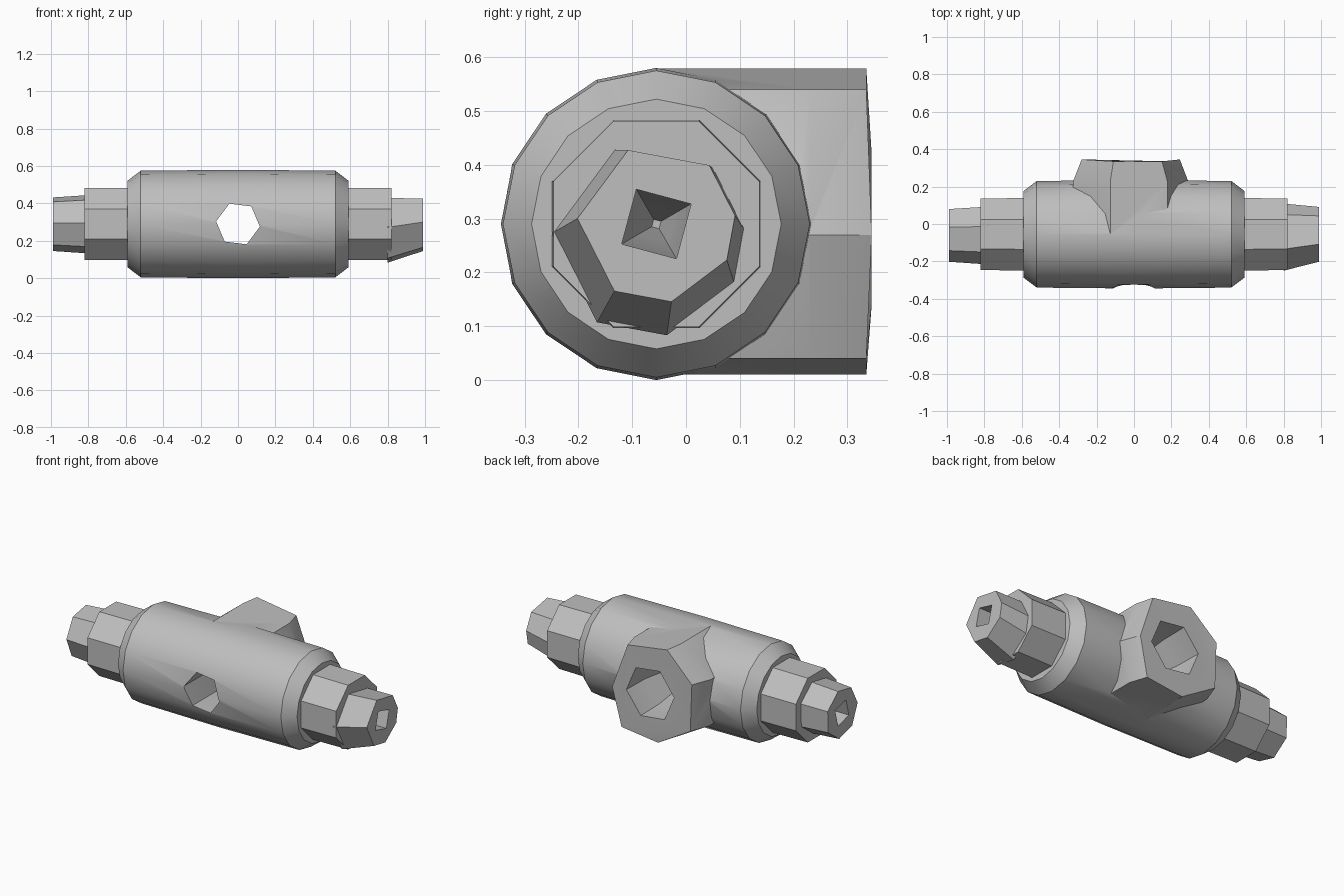
import bpy, bmesh, math
from mathutils import Vector

cube = bpy.data.objects.get("Cube")
if cube:
    bpy.data.objects.remove(cube, do_unlink=True)

mat = bpy.data.materials.new("grey_metal")
mat.use_nodes = True
grey = (0.52, 0.52, 0.52, 1)
mat.diffuse_color = grey
mat.node_tree.nodes["Principled BSDF"].inputs["Base Color"].default_value = grey

CY, CZ = -0.055, 0.29  # axis of the run


def loft(name, rings):
    """Closed solid through rings that share a point count."""
    bm = bmesh.new()
    loops = [[bm.verts.new(p) for p in ring] for ring in rings]
    n = len(loops[0])
    for a, b in zip(loops, loops[1:]):
        for i in range(n):
            j = (i + 1) % n
            bm.faces.new((a[i], a[j], b[j], b[i]))
    bm.faces.new(loops[0])
    bm.faces.new(loops[-1])
    bmesh.ops.recalc_face_normals(bm, faces=bm.faces)
    mesh = bpy.data.meshes.new(name)
    bm.to_mesh(mesh)
    bm.free()
    mesh.materials.append(mat)
    obj = bpy.data.objects.new(name, mesh)
    bpy.context.collection.objects.link(obj)
    return obj


def even(n, start):
    return [start + 360 * i / n for i in range(n)]


def ring_x(x, r, angles, dy=0, dz=0):
    return [Vector((x, CY + dy + r * math.cos(math.radians(a)),
                    CZ + dz + r * math.sin(math.radians(a)))) for a in angles]


def ring_y(y, r, angles, cx=0):
    return [Vector((cx + r * math.cos(math.radians(a)), y,
                    CZ + r * math.sin(math.radians(a)))) for a in angles]


def boolean(obj, other, operation):
    mod = obj.modifiers.new(operation.lower(), 'BOOLEAN')
    mod.operation = operation
    mod.solver = 'EXACT'
    mod.object = other
    bpy.context.view_layer.objects.active = obj
    bpy.ops.object.modifier_apply(modifier=mod.name)


# Main barrel with chamfered ends
round_angles = even(16, 0)
barrel = loft("barrel", [ring_x(x, r, round_angles) for x, r in
                         ((-0.59, 0.232), (-0.52, 0.285), (0, 0.29),
                          (0.52, 0.285), (0.59, 0.232))])

# Seven-sided rear branch, flaring towards the barrel
outline = [(0.15, 0.54), (-0.11, 0.579), (-0.28, 0.42), (-0.27, 0.14),
           (-0.05, 0.01), (0.19, 0.04), (0.245, 0.27)]


def branch_ring(y, sx):
    return [Vector((-0.015 + (x + 0.015) * sx, y + (0.01 if 0.1 < z < 0.5 and y > 0.3 else 0), z))
            for x, z in outline]


branch = loft("branch", [branch_ring(-0.05, 1.17), branch_ring(0.23, 1.17),
                         branch_ring(0.335, 1)])
boolean(barrel, branch, 'UNION')

# Octagonal collars at both ends
parts = [barrel]
for side, name in ((1, "right"), (-1, "left")):
    parts.append(loft(name + "_collar", [ring_x(side * x, r, even(8, 22.5)) for x, r in
                                         ((0.55, 0.21), (0.82, 0.207))]))

# Seven-sided tips, one tapered and one straight
tip_angles = (111, 176, 238, 281, 333, 366, 408)
parts.append(loft("right_tip", [ring_x(0.8, 0.18, tip_angles, -0.015, -0.03),
                                ring_x(0.99, 0.147, tip_angles)]))
parts.append(loft("left_tip", [ring_x(-0.8, 0.16, even(7, 75)),
                               ring_x(-0.99, 0.147, even(7, 75))]))

# Cross bore, widening at the rear, and square sockets in the tips
hexagon = even(6, 53)
cutters = [loft("cross_bore", [ring_y(y, r, hexagon) for y, r in
                               ((-0.5, 0.118), (0.02, 0.118), (0.16, 0.155), (0.5, 0.165))])]
square = even(4, 30)
for side in (1, -1):
    cutters.append(loft("socket", [ring_x(side * 1.1, 0.075, square),
                                   ring_x(side * 0.7, 0.073, square),
                                   ring_x(side * 0.45, 0.01, square)]))
for part in parts:
    for cutter in cutters:
        if part is barrel or cutter is not cutters[0]:
            boolean(part, cutter, 'DIFFERENCE')
for helper in cutters + [branch]:
    bpy.data.objects.remove(helper, do_unlink=True)

# Smooth the barrel, keep the faceted ends crisp
for obj in parts:
    bpy.ops.object.select_all(action='DESELECT')
    obj.select_set(True)
    bpy.context.view_layer.objects.active = obj
    bpy.ops.object.shade_smooth_by_angle(angle=math.radians(28))
